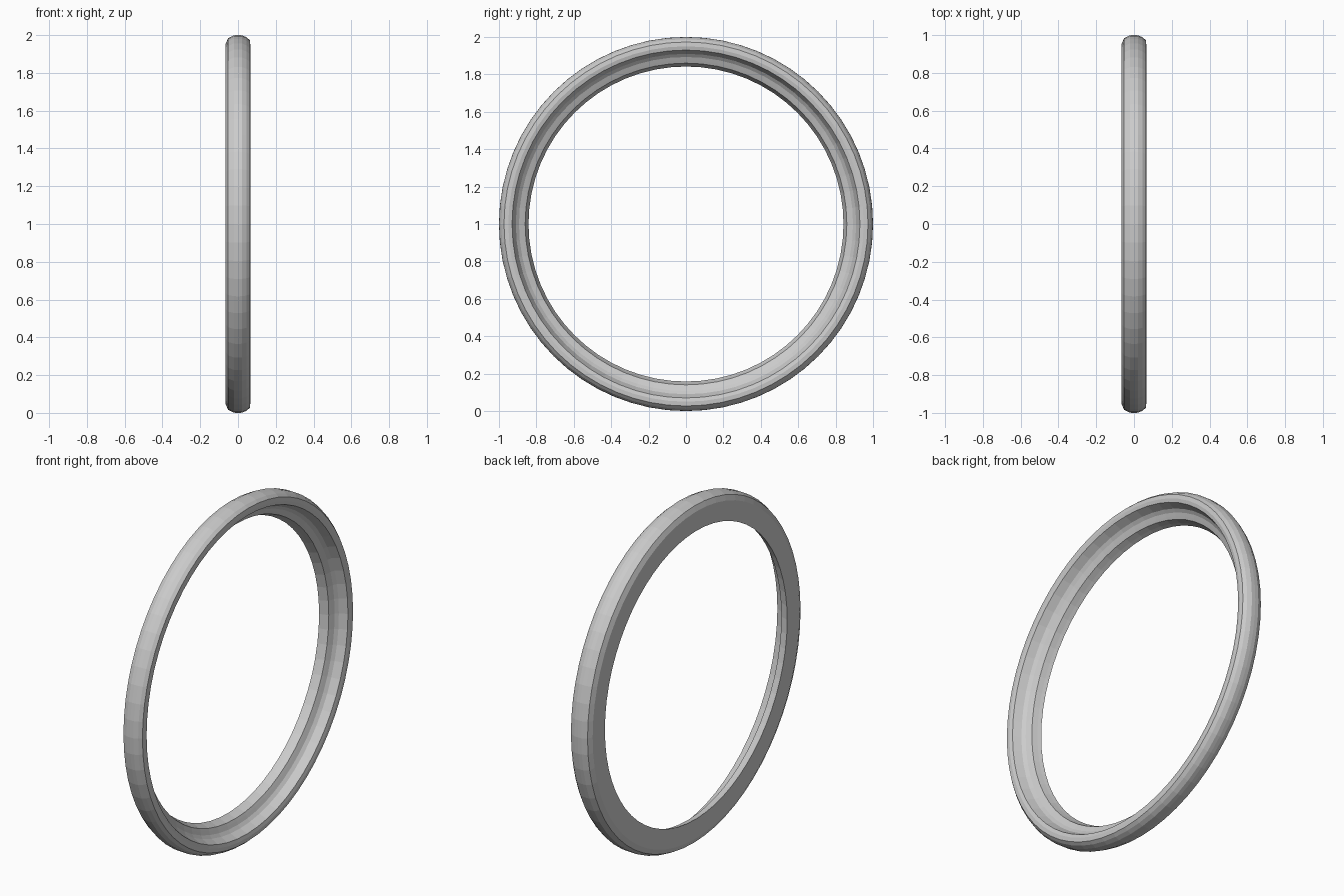
import bpy, bmesh, math

if "Cube" in bpy.data.objects:
    bpy.data.objects.remove(bpy.data.objects["Cube"])

SEGMENTS = 64

# Ring cross-section as (x, radius): flat back, rounded rim, stepped inner lip
profile = [
    (-0.065, 0.842), (-0.065, 0.955), (-0.052, 0.984), (-0.022, 0.999),
    (0.0, 1.0), (0.022, 0.999), (0.046, 0.988), (0.063, 0.973),
    (0.065, 0.95), (0.060, 0.93), (0.015, 0.91), (0.0, 0.893),
    (-0.008, 0.875), (-0.015, 0.86), (-0.045, 0.85),
]

# Sweep the section around the x axis
bm = bmesh.new()
rings = []
for i in range(SEGMENTS):
    a = 2 * math.pi * i / SEGMENTS
    rings.append([bm.verts.new((x, r * math.sin(a), 1 + r * math.cos(a)))
                  for x, r in profile])
n = len(profile)
for i in range(SEGMENTS):
    a, b = rings[i], rings[(i + 1) % SEGMENTS]
    for j in range(n):
        k = (j + 1) % n
        bm.faces.new((a[j], a[k], b[k], b[j]))
bmesh.ops.recalc_face_normals(bm, faces=bm.faces)

mesh = bpy.data.meshes.new("ring")
bm.to_mesh(mesh)
bm.free()
ring = bpy.data.objects.new("ring", mesh)
bpy.context.collection.objects.link(ring)
